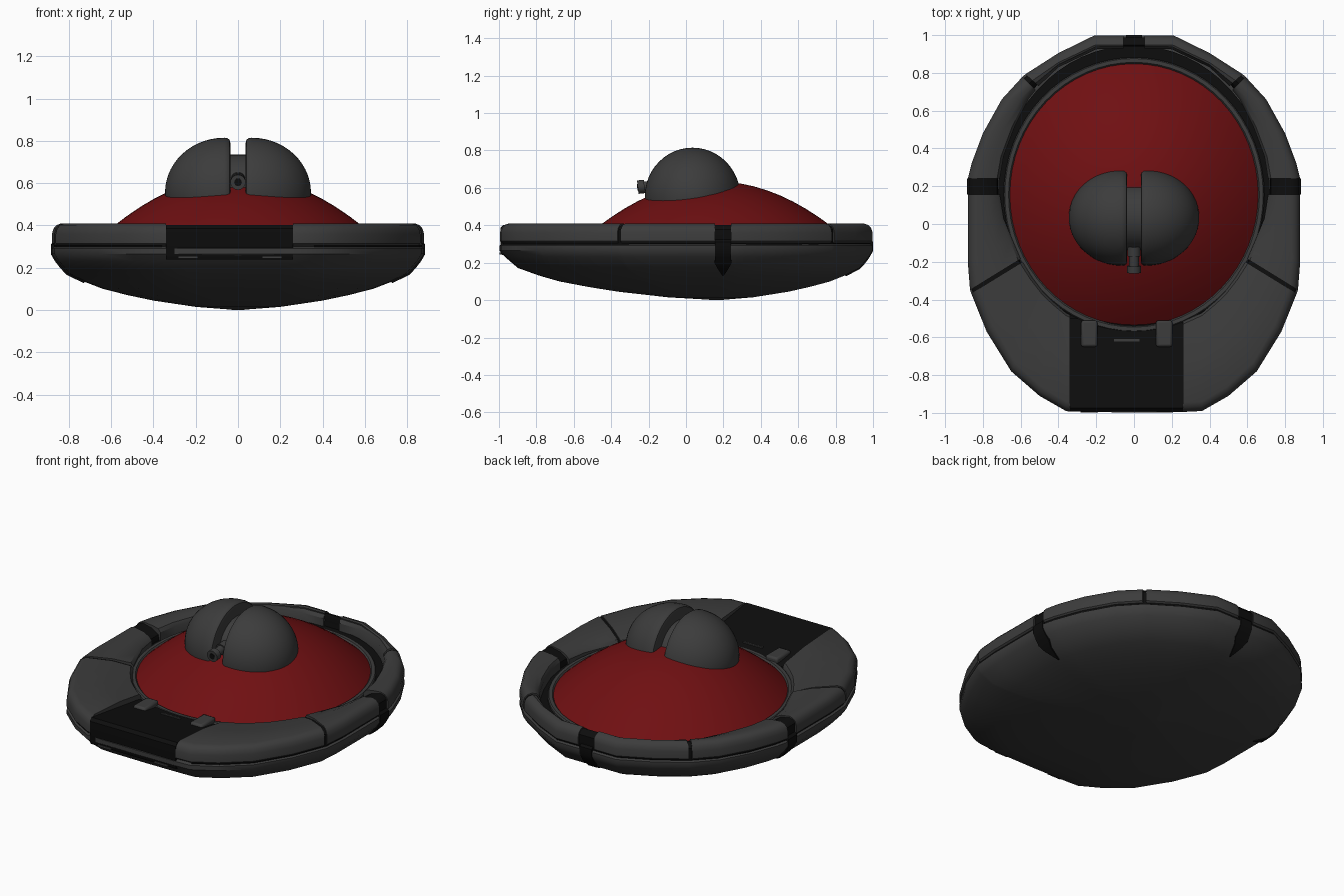
import bpy, bmesh, math
from mathutils import Vector

if "Cube" in bpy.data.objects:
    bpy.data.objects.remove(bpy.data.objects["Cube"])


def material(name, rgb):
    m = bpy.data.materials.new(name)
    m.diffuse_color = (*rgb, 1)
    m.use_nodes = True
    m.node_tree.nodes["Principled BSDF"].inputs["Base Color"].default_value = m.diffuse_color
    return m


GREY = material("dark grey", (0.045, 0.045, 0.045))
BLACK = material("black", (0.004, 0.004, 0.004))
RED = material("deep red", (0.16, 0.005, 0.006))


def finish(name, bm, mat, angle=35):
    bmesh.ops.recalc_face_normals(bm, faces=bm.faces)
    me = bpy.data.meshes.new(name)
    bm.to_mesh(me)
    bm.free()
    ob = bpy.data.objects.new(name, me)
    bpy.context.collection.objects.link(ob)
    me.materials.append(mat)
    bpy.ops.object.select_all(action='DESELECT')
    ob.select_set(True)
    bpy.context.view_layer.objects.active = ob
    bpy.ops.object.shade_smooth_by_angle(angle=math.radians(angle))
    return ob


def loft(name, rings, mat, closed=False, cap=True, angle=35):
    """Skin a list of equal-length closed rings."""
    bm = bmesh.new()
    vs = [[bm.verts.new(p) for p in r] for r in rings]
    n = len(rings[0])
    pairs = list(zip(vs, vs[1:])) + ([(vs[-1], vs[0])] if closed else [])
    for a, b in pairs:
        for i in range(n):
            j = (i + 1) % n
            bm.faces.new((a[i], a[j], b[j], b[i]))
    if cap and not closed:
        bm.faces.new(vs[0])
        bm.faces.new(vs[-1])
    return finish(name, bm, mat, angle)


def box(name, lo, hi, mat, bevel=0.0):
    z0, z1 = lo[2], hi[2]
    base = [(lo[0], lo[1]), (hi[0], lo[1]), (hi[0], hi[1]), (lo[0], hi[1])]
    ob = loft(name, [[(*p, z0) for p in base], [(*p, z1) for p in base]], mat)
    if bevel:
        m = ob.modifiers.new("bevel", 'BEVEL')
        m.width, m.segments = bevel, 2
    return ob


def ellipse(rx, ry, z, cy, n=64):
    return [(rx * math.cos(math.tau * i / n), cy + ry * math.sin(math.tau * i / n), z)
            for i in range(n)]


# Rim stations for the right half: outer x, y then inner x, y
FRONT = [(.26, -.995, .26, -.515), (.36, -.99, .36, -.47), (.5, -.91, .43, -.41),
         (.65, -.78, .48, -.36), (.78, -.57, .54, -.28), (.862, -.367, .59, -.2)]
SIDE = [(.868, -.35, .6, -.185), (.88, -.2, .645, -.08), (.88, 0, .69, .03), (.88, .155, .71, .155)]
REAR_SIDE = [(.88, .24, .71, .24), (.86, .32, .69, .36), (.8, .48, .63, .52),
             (.7, .66, .56, .66), (.59, .78, .52, .71)]
REAR = [(.575, .793, .505, .73), (.4, .905, .4, .83), (.21, .998, .2, .925), (.055, .998, .055, .93)]


def section(st, inner_z, inset=0.0, drop=0.0):
    """Rim cross-section: rounded outside, gently sloped top, upright inner wall."""
    o, i = Vector(st[:2]), Vector(st[2:])
    w = (i - o).length
    prof = [(.014, .303), (0, .315), (0, .36), (.008, .385), (.024, .402), (.05, .41),
            (w * .55 + .02, .41 - (.41 - inner_z) * .35), (w - .015, inner_z),
            (w, inner_z - .02), (w, .29), (.06, .29)]
    out = []
    for d, z in prof:
        d = min(max(d, inset), w - inset)
        p = o.lerp(i, d / w)
        out.append((p.x, p.y, z - drop))
    return out


def flip(ring, side):
    return [(x * side, y, z) for x, y, z in ring]


# Grey rim cushions and the black core showing in the gaps between them
for side, label in ((1, "right"), (-1, "left")):
    for name, sts, iz in (("front", FRONT, .365), ("side", SIDE, .375),
                          ("rear_side", REAR_SIDE, .395), ("rear", REAR, .395)):
        sts = list(sts)
        if side < 0 and name == "front":
            sts[0] = (.34, -.993, .34, -.48)
        loft(f"rim_{name}_{label}", [flip(section(s, iz), side) for s in sts], GREY)
    core = FRONT[1:] + SIDE + REAR_SIDE + REAR + [(0, .998, 0, .93)]
    loft(f"rim_core_{label}", [flip(section(s, .365, .01, .008), side) for s in core], BLACK)

# Hull bowl, scaled copies of the outline around its lowest point
half = [s[:2] for s in [(0, -.998)] + FRONT + SIDE + REAR_SIDE + REAR] + [(0, .998)]
outline = half + [(-x, y) for x, y in half[-2:0:-1]]
CY = .17
HULL = [(.9, .303), (.985, .3), (1, .292), (1, .265), (.975, .232), (.915, .172), (.82, .132),
        (.725, .1), (.59, .07), (.455, .045), (.227, .015), (.05, .003), (.02, 0)]
loft("hull", [[(x * s, CY + (y - CY) * s, z) for x, y in outline] for s, z in HULL], GREY, angle=40)

# Black strap ends tapering to a point under the hull
STRAP = [(1.006, .31, .042), (1.006, .265, .042), (.983, .23, .042), (.955, .198, .045),
         (.92, .166, .028), (.83, .128, .002)]


def strap(name, place):
    rings = []
    for s, z, w in STRAP:
        rings.append([place(s, -w, z), place(s, w, z),
                      place(s - .02, w, z + .015), place(s - .02, -w, z + .015)])
    loft(name, rings, BLACK)


strap("strap_right", lambda s, w, z: (.88 * s, .198 + w, z))
strap("strap_left", lambda s, w, z: (-.88 * s, .198 + w, z))
strap("strap_rear", lambda s, w, z: (w, CY + .826 * s, z))

# Black channel floor, grey collar and red dome
DY = .155
loft("channel_floor", [ellipse(.72, .79, .3, DY), ellipse(.72, .79, .325, DY)], BLACK)
collar = [(.69, .3), (.69, .338), (.684, .346), (.664, .346), (.655, .335), (.655, .3)]
loft("dome_collar", [ellipse(r, r + .037, z, DY) for r, z in collar], GREY, closed=True)
rs = [1, .95, .88, .8, .7, .6, .5, .4, .3, .2, .1, .02]
loft("dome", [ellipse(.66 * r, .695 * r, .635 - .3 * r * r, DY) for r in rs], RED)

# Front deck sloping down to the dome, with clamps and a slot
deck = [(-.985, .24), (-.993, .26), (-.993, .385), (-.975, .403), (-.5, .335), (-.5, .24)]
loft("front_deck", [[(x, y, z) for y, z in deck] for x in (-.34, .26)], BLACK)
for x, label in ((-.237, "left"), (.16, "right")):
    box(f"clamp_{label}", (x - .043, -.65, .33), (x + .043, -.51, .372), GREY, .012)
    box(f"clamp_foot_{label}", (x - .047, -.997, .243), (x + .047, -.988, .254), GREY)
box("deck_slot", (-.105, -.622, .345), (.03, -.61, .358), GREY)

# Turret: two half-ellipsoid lobes with rounded inner edges
TY, TZ = .035, .555


def lobe(name, side):
    prof = [(.036, .0), (.036, .9), (.04, .965), (.052, .995)]
    prof += [(.065 + .28 * math.sin(a), math.cos(a))
             for a in (math.pi / 2 * k / 14 for k in range(14))] + [(.345, .01)]
    prof[0] = (.036, .01)
    n = 48
    rings = [[(side * x, TY + .255 * r * math.cos(math.tau * i / n),
               TZ + .26 * r * math.sin(math.tau * i / n)) for i in range(n)] for x, r in prof]
    loft(name, rings, GREY)


lobe("turret_lobe_right", 1)
lobe("turret_lobe_left", -1)


def cylinder(name, a, b, radius, mat, n=32):
    a, b = Vector(a), Vector(b)
    q = (b - a).to_track_quat('Z', 'Y')
    circ = [q @ Vector((radius * math.cos(math.tau * i / n), radius * math.sin(math.tau * i / n), 0))
            for i in range(n)]
    return loft(name, [[a + c for c in circ], [b + c for c in circ]], mat)


# Web between the lobes and the small barrel
cylinder("turret_web", (-.04, TY, .56), (.04, TY, .56), .175, GREY, 40)
cylinder("barrel", (0, -.1, .62), (0, -.235, .607), .026, GREY, 20)
cylinder("barrel_muzzle", (0, -.222, .608), (0, -.258, .604), .036, GREY, 20)
cylinder("barrel_bore", (0, -.25, .605), (0, -.261, .604), .018, BLACK, 16)
cylinder("barrel_mount", (0, -.12, .618), (0, -.17, .613), .034, GREY, 20)
